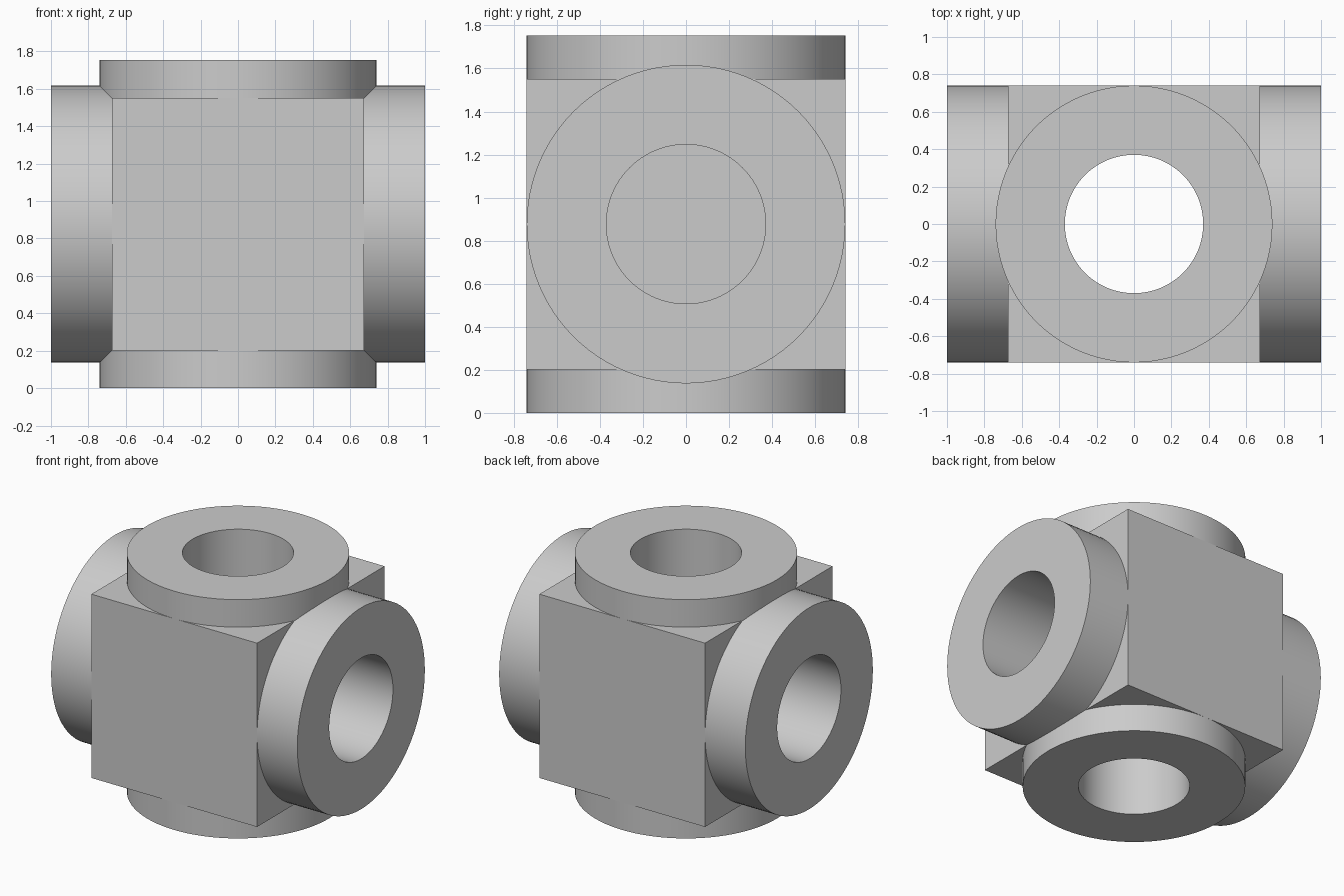
import bpy
import math
from mathutils import Matrix, Vector

if "Cube" in bpy.data.objects:
    bpy.data.objects.remove(bpy.data.objects["Cube"], do_unlink=True)

SEGMENTS = 96
MID = 0.877                      # height of the centre
OUTER, BORE = 0.74, 0.37         # flange and bore radii
HALF = Vector((0.673, 0.74, 0.675))
REACH_X, REACH_Z = 1.0, 0.877    # outer flange faces from the centre
SOCKET_FLOOR = 0.41              # inner end of the side sockets

grey = bpy.data.materials.new("plain grey")
grey.use_nodes = True
grey.diffuse_color = (0.6, 0.6, 0.6, 1)
grey.node_tree.nodes["Principled BSDF"].inputs["Base Color"].default_value = (0.6, 0.6, 0.6, 1)


def smooth(obj):
    bpy.ops.object.select_all(action="DESELECT")
    obj.select_set(True)
    bpy.context.view_layer.objects.active = obj
    bpy.ops.object.shade_smooth_by_angle(angle=math.radians(30))


def cylinder(name, axis, radius, start, end):
    """Cylinder along a signed axis, between two distances from the centre."""
    bpy.ops.mesh.primitive_cylinder_add(vertices=SEGMENTS, radius=radius, depth=end - start)
    obj = bpy.context.object
    obj.name = name
    turn = axis.to_track_quat("Z", "Y").to_matrix().to_4x4()
    place = Matrix.Translation(axis * (start + end) / 2 + Vector((0, 0, MID)))
    obj.data.transform(place @ turn)
    obj.data.materials.append(grey)
    return obj


def cut(obj, cutter):
    mod = obj.modifiers.new("bore", "BOOLEAN")
    mod.operation = "DIFFERENCE"
    mod.solver = "EXACT"
    mod.object = cutter
    bpy.context.view_layer.objects.active = obj
    bpy.ops.object.modifier_apply(modifier=mod.name)


# Central block
bpy.ops.mesh.primitive_cube_add(size=2)
block = bpy.context.object
block.name = "central_block"
block.data.transform(Matrix.Translation((0, 0, MID)) @ Matrix.Diagonal((*HALF, 1)))
block.data.materials.append(grey)

# Bores: one straight through vertically, one blind socket on each side
X, Z = Vector((1, 0, 0)), Vector((0, 0, 1))
through = cylinder("vertical_bore_cutter", Z, BORE, -1.2, 1.2)
sockets = {
    "left": cylinder("left_socket_cutter", X, BORE, SOCKET_FLOOR, 1.2),
    "right": cylinder("right_socket_cutter", -X, BORE, SOCKET_FLOOR, 1.2),
}
for cutter in (through, *sockets.values()):
    cut(block, cutter)

# Round flanges on the top, bottom and both sides
flanges = (
    ("top_flange", Z, HALF.z, REACH_Z, through),
    ("bottom_flange", -Z, HALF.z, REACH_Z, through),
    ("left_flange", X, HALF.x, REACH_X, sockets["left"]),
    ("right_flange", -X, HALF.x, REACH_X, sockets["right"]),
)
for name, axis, start, end, cutter in flanges:
    flange = cylinder(name, axis, OUTER, start, end)
    cut(flange, cutter)
    smooth(flange)
smooth(block)

for cutter in (through, *sockets.values()):
    bpy.data.objects.remove(cutter, do_unlink=True)
